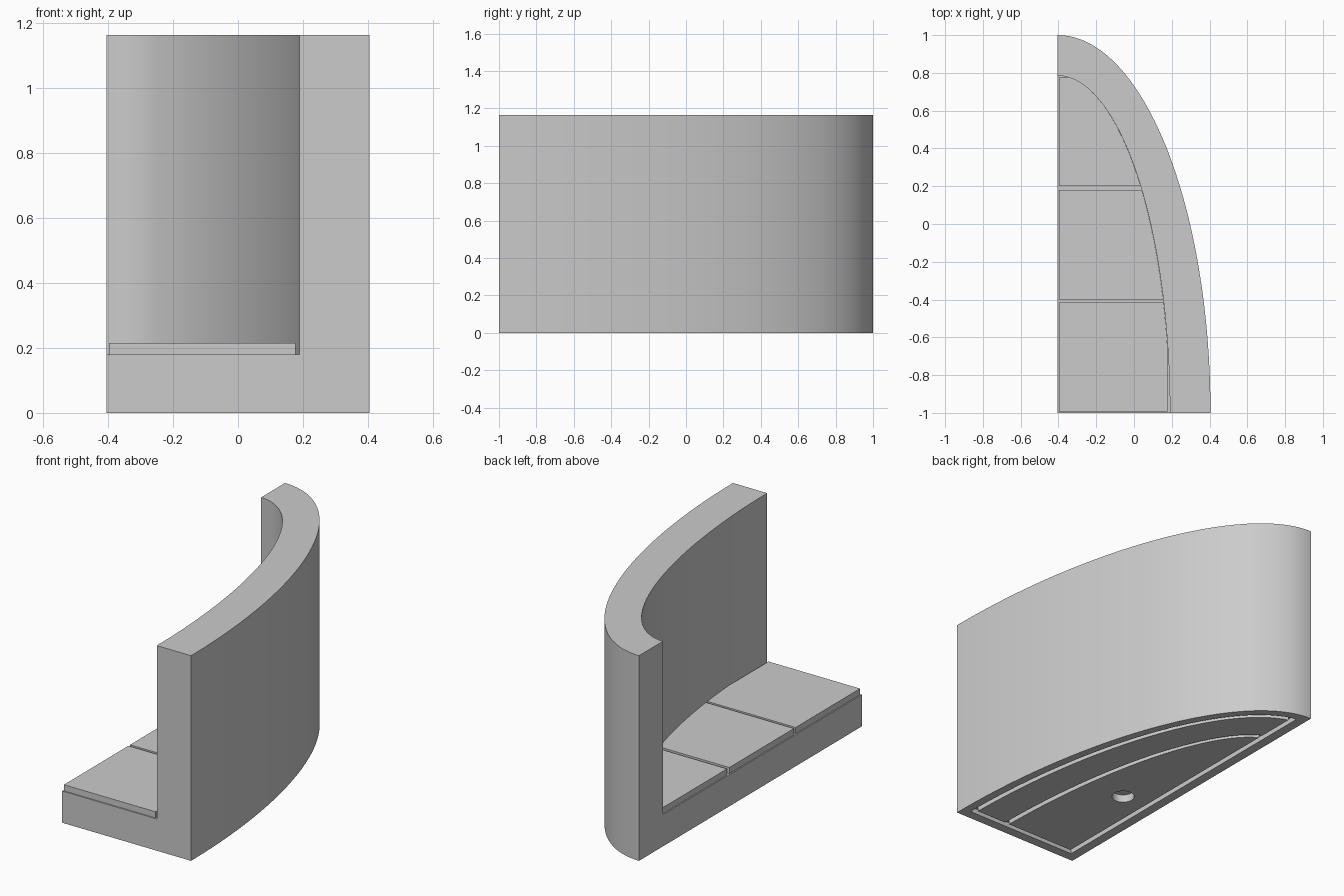
import bpy, bmesh
from math import sin, cos, asin, acos, pi, radians

cube = bpy.data.objects.get("Cube")
if cube:
    bpy.data.objects.remove(cube, do_unlink=True)

# Corner of the quarter ellipse and main dimensions
CX, CY = -0.405, -1.0
OUTER, INNER = (0.81, 2.0), (0.595, 1.785)
HEIGHT, FLOOR, TILE_TOP = 1.165, 0.18, 0.215

grey = bpy.data.materials.new("plain grey")
grey.use_nodes = True
colour = (0.6, 0.6, 0.6, 1)
grey.diffuse_color = colour
grey.node_tree.nodes["Principled BSDF"].inputs["Base Color"].default_value = colour


def arc(semi, t0=0.0, t1=pi / 2, steps=64):
    """Points on an ellipse around the corner, in corner coordinates."""
    ts = [t0 + (t1 - t0) * i / steps for i in range(steps + 1)]
    return [(semi[0] * cos(t), semi[1] * sin(t)) for t in ts]


def prism(name, points, z0, z1):
    """Upright solid from an anticlockwise outline."""
    bm = bmesh.new()
    face = bm.faces.new([bm.verts.new((CX + x, CY + y, z0)) for x, y in points])
    top = bmesh.ops.extrude_face_region(bm, geom=[face])["geom"]
    bmesh.ops.translate(bm, vec=(0, 0, z1 - z0),
                        verts=[v for v in top if isinstance(v, bmesh.types.BMVert)])
    bmesh.ops.recalc_face_normals(bm, faces=bm.faces)
    mesh = bpy.data.meshes.new(name)
    bm.to_mesh(mesh)
    bm.free()
    mesh.materials.append(grey)
    obj = bpy.data.objects.new(name, mesh)
    bpy.context.collection.objects.link(obj)
    return obj


def rect(x0, x1, y0, y1):
    return [(x0, y0), (x1, y0), (x1, y1), (x0, y1)]


def cut(target, cutter):
    mod = target.modifiers.new("cut", 'BOOLEAN')
    mod.operation, mod.solver, mod.object = 'DIFFERENCE', 'EXACT', cutter
    bpy.context.view_layer.objects.active = target
    bpy.ops.object.modifier_apply(modifier=mod.name)
    bpy.data.objects.remove(cutter, do_unlink=True)


def smooth(obj):
    obj.data.shade_smooth()
    obj.data.set_sharp_from_angle(angle=radians(30))


# Curved wall and base in one solid, hollowed above the floor
body = prism("wall_and_base", arc(OUTER) + [(0, 0)], 0, HEIGHT)
hollow = [(INNER[0], -0.1)] + arc(INNER) + [(-0.1, INNER[1]), (-0.1, -0.1)]
cut(body, prism("hollow_cutter", hollow, FLOOR, HEIGHT + 0.1))

# Underside channels: two straight and two curved, plus a round socket
INSET, WIDTH, DEPTH = 0.055, 0.028, 0.03


def band(a, b):
    """Curved channel outline of constant width ending inside the straight ones."""
    end = INSET + 0.01
    sides = []
    for semi in ((a, b), (a - WIDTH, b - WIDTH)):
        sides.append(arc(semi, asin(end / semi[1]), acos(end / semi[0])))
    return sides[0] + sides[1][::-1]


circle = [(0.235 + 0.06 * cos(i * pi / 16), 0.706 + 0.06 * sin(i * pi / 16)) for i in range(32)]
channels = [
    rect(INSET, 0.758, INSET, INSET + WIDTH),
    rect(INSET, INSET + WIDTH, INSET, 1.94),
    band(0.762, 1.95),
    band(0.543, 1.713),
]
for outline in channels:
    cut(body, prism("channel_cutter", outline, -0.1, DEPTH))
cut(body, prism("socket_cutter", circle, -0.1, 0.045))
smooth(body)

# Three floor tiles, trimmed by the curve of the wall
for name, y0, y1 in (("front", 0.007, 0.585), ("middle", 0.6, 1.18), ("back", 1.2, 1.775)):
    a, b = INNER[0] - 0.001, INNER[1]
    edge = arc((a, b), asin(y0 / b), asin(y1 / b), 32)
    edge = [(min(x, 0.582), y) for x, y in edge]
    tile = prism(name + "_floor_tile", [(0.007, y0)] + edge + [(0.007, y1)], FLOOR, TILE_TOP)
    smooth(tile)
